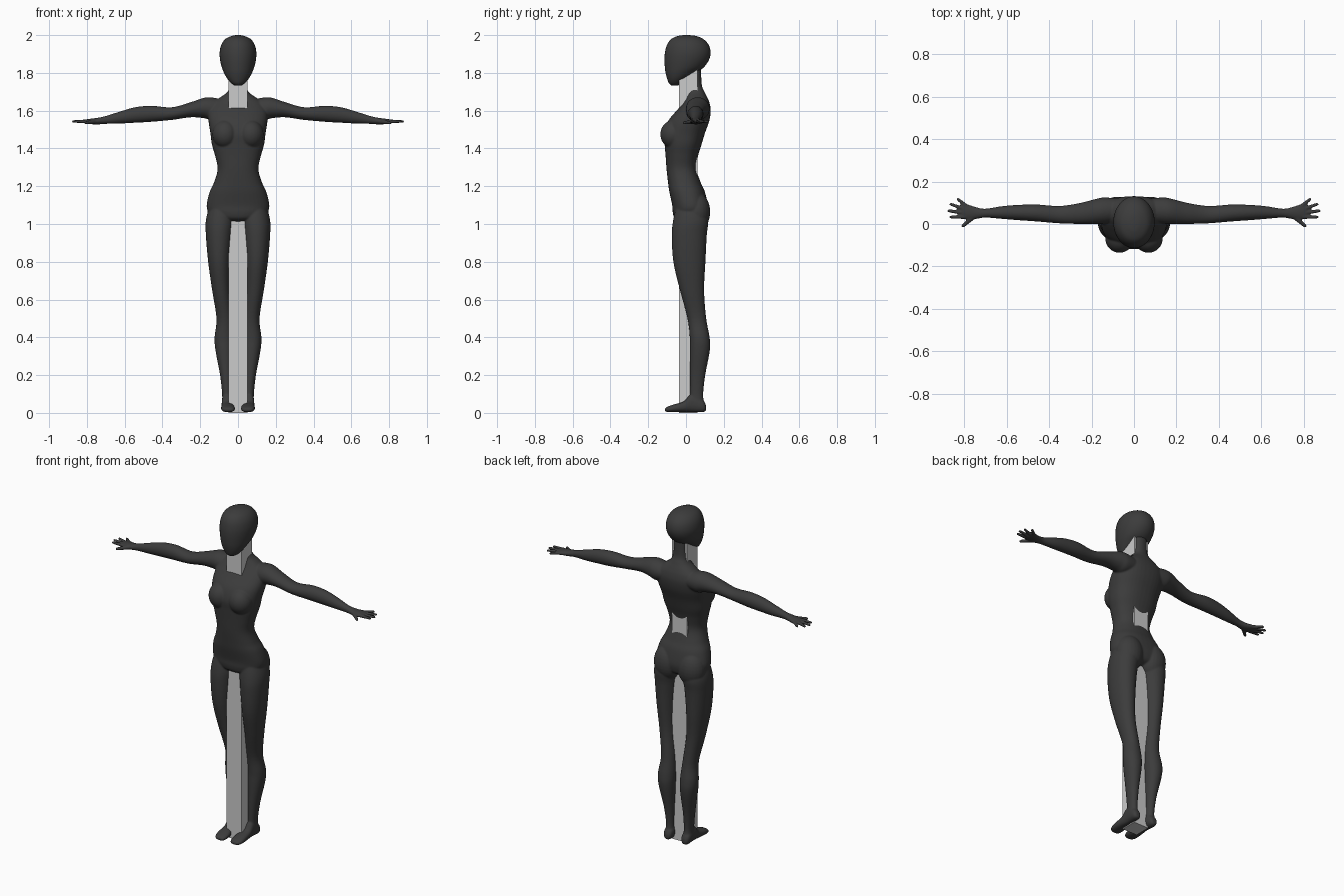
import bpy, bmesh
from math import sin, cos, pi, copysign
from mathutils import Vector, Matrix

dark = bpy.data.materials.new("dark_grey")
dark.diffuse_color = (0.045, 0.045, 0.045, 1)


def smooth_rows(rows, steps=5):
    """Catmull-Rom interpolation between the key sections."""
    pts = [rows[0]] + list(rows) + [rows[-1]]
    out = []
    for a, b, c, d in zip(pts, pts[1:], pts[2:], pts[3:]):
        for k in range(steps):
            t = k / steps
            out.append([0.5 * (2 * q + (r - p) * t + (2 * p - 5 * q + 4 * r - s) * t * t
                               + (3 * q - p - 3 * r + s) * t ** 3)
                        for p, q, r, s in zip(a, b, c, d)])
    return out + [list(rows[-1])]


def loft(bm, axis, rows, side=1, power=2.0, n=40):
    """Rows are (position along axis, min u, max u, min v, max v)."""
    rings = []
    for t, u0, u1, v0, v1 in smooth_rows(rows):
        ring = []
        for i in range(n):
            a = 2 * pi * i / n
            cu = copysign(abs(cos(a)) ** (2 / power), cos(a))
            cv = copysign(abs(sin(a)) ** (2 / power), sin(a))
            u = (u0 + u1) / 2 + cu * (u1 - u0) / 2
            v = (v0 + v1) / 2 + cv * (v1 - v0) / 2
            p = {'x': (t, u, v), 'y': (u, t, v), 'z': (u, v, t)}[axis]
            ring.append(bm.verts.new((p[0] * side, p[1], p[2])))
        rings.append(ring)
    for a, b in zip(rings, rings[1:]):
        for i in range(n):
            j = (i + 1) % n
            bm.faces.new((a[i], a[j], b[j], b[i]))
    bm.faces.new(rings[0][::-1])
    bm.faces.new(rings[-1])


def ball(bm, centre, radii):
    m = Matrix.Translation(centre) @ Matrix.Diagonal((*radii, 1))
    bmesh.ops.create_uvsphere(bm, u_segments=24, v_segments=16, radius=1, matrix=m)


def finger(bm, a, b, r0, r1):
    a, b = Vector(a), Vector(b)
    d = b - a
    m = Matrix.Translation((a + b) / 2) @ d.to_track_quat('Z', 'Y').to_matrix().to_4x4()
    bmesh.ops.create_cone(bm, cap_ends=True, segments=14, radius1=r0, radius2=r1,
                          depth=d.length, matrix=m)
    ball(bm, b, (r1, r1, r1))


def finish(bm, name, mat=None):
    bmesh.ops.recalc_face_normals(bm, faces=bm.faces)
    me = bpy.data.meshes.new(name)
    for f in bm.faces:
        f.smooth = mat is not None
    bm.to_mesh(me)
    bm.free()
    ob = bpy.data.objects.new(name, me)
    bpy.context.collection.objects.link(ob)
    if mat:
        me.materials.append(mat)
    return ob


# torso and neck: z, half width, front y, back y
torso = [(1.01, .04, -.03, .06), (1.03, .12, -.06, .10), (1.06, .155, -.07, .113),
         (1.10, .166, -.073, .115), (1.17, .15, -.088, .10), (1.22, .127, -.095, .078),
         (1.29, .108, -.103, .056), (1.36, .121, -.108, .064), (1.42, .138, -.113, .082),
         (1.48, .146, -.117, .10), (1.545, .156, -.095, .123), (1.60, .155, -.05, .131),
         (1.64, .135, -.015, .125), (1.67, .095, .0, .113), (1.70, .056, .003, .098),
         (1.74, .044, .0, .083), (1.84, .042, .0, .08)]
# arm to palm: x, y range, z range
arm = [(.08, .01, .12, 1.56, 1.66), (.14, .0, .125, 1.55, 1.67), (.18, .0, .118, 1.56, 1.668),
       (.25, .0, .10, 1.565, 1.645), (.35, .003, .085, 1.551, 1.618),
       (.46, .012, .092, 1.541, 1.626), (.545, .018, .09, 1.536, 1.618),
       (.62, .024, .084, 1.532, 1.597), (.70, .03, .072, 1.53, 1.572),
       (.745, .023, .08, 1.527, 1.562), (.785, .02, .093, 1.529, 1.557),
       (.81, .03, .09, 1.532, 1.553)]
# leg: z, x range, y range
leg = [(1.10, .03, .15, -.05, .10), (1.02, .02, .17, -.068, .118), (.94, .029, .17, -.075, .11),
       (.80, .04, .158, -.067, .103), (.65, .042, .137, -.032, .096), (.50, .03, .114, .008, .107),
       (.40, .024, .124, .02, .125), (.33, .025, .119, .02, .126), (.20, .033, .095, .02, .102),
       (.10, .036, .084, .022, .091), (.05, .034, .085, .02, .096), (.02, .036, .082, .02, .096)]
# foot: y, x range, z range
foot = [(.106, .045, .072, .012, .04), (.088, .033, .085, .004, .07), (.03, .03, .086, .005, .10),
        (-.01, .025, .087, .005, .062), (-.06, .016, .09, .004, .046),
        (-.095, .018, .085, .004, .034), (-.112, .03, .07, .009, .023)]
# fingers: base x, base y, tip x, tip y
fingers = [(.795, .033, .862, .033), (.80, .052, .872, .062),
           (.798, .07, .862, .093), (.788, .083, .828, .116)]

bm = bmesh.new()
loft(bm, 'z', [(z, -w, w, f, b) for z, w, f, b in torso], power=2.3)
for s in (1, -1):
    loft(bm, 'x', arm, s)
    loft(bm, 'z', leg, s, 2.1)
    loft(bm, 'y', foot, s, 2.3)
    ball(bm, (.068 * s, -.066, 1.475), (.068, .07, .075))    # bust
    ball(bm, (.08 * s, .055, 1.065), (.083, .073, .105))     # buttock
    for x0, y0, x1, y1 in fingers:
        finger(bm, (x0 * s, y0, 1.543), (x1 * s, y1, 1.543), .0105, .0075)
    finger(bm, (.75 * s, .04, 1.543), (.806 * s, -.01, 1.536), .014, .008)   # thumb
body = finish(bm, "body", dark)
mod = body.modifiers.new("fuse", 'REMESH')
mod.mode = 'VOXEL'
mod.voxel_size = .0045
mod.use_smooth_shade = True
mod = body.modifiers.new("soften", 'SMOOTH')
mod.factor = .5
mod.iterations = 6

# egg-shaped head: z, half width, front y, back y
head = [(2.0, .008, -.01, .01), (1.996, .032, -.04, .05), (1.98, .066, -.077, .09),
        (1.95, .088, -.10, .119), (1.91, .097, -.111, .13), (1.87, .095, -.114, .122),
        (1.83, .086, -.112, .095), (1.80, .074, -.108, .055), (1.77, .057, -.10, .012),
        (1.745, .035, -.09, -.02), (1.732, .012, -.075, -.045)]
bm = bmesh.new()
loft(bm, 'z', [(z, -w, w, f, b) for z, w, f, b in head])
finish(bm, "head", dark)

# square post running through the figure
bm = bmesh.new()
bmesh.ops.create_cube(bm, size=1, matrix=Matrix.Translation((0, .0125, .92))
                      @ Matrix.Diagonal((.1, .099, 1.84, 1)))
finish(bm, "post")
